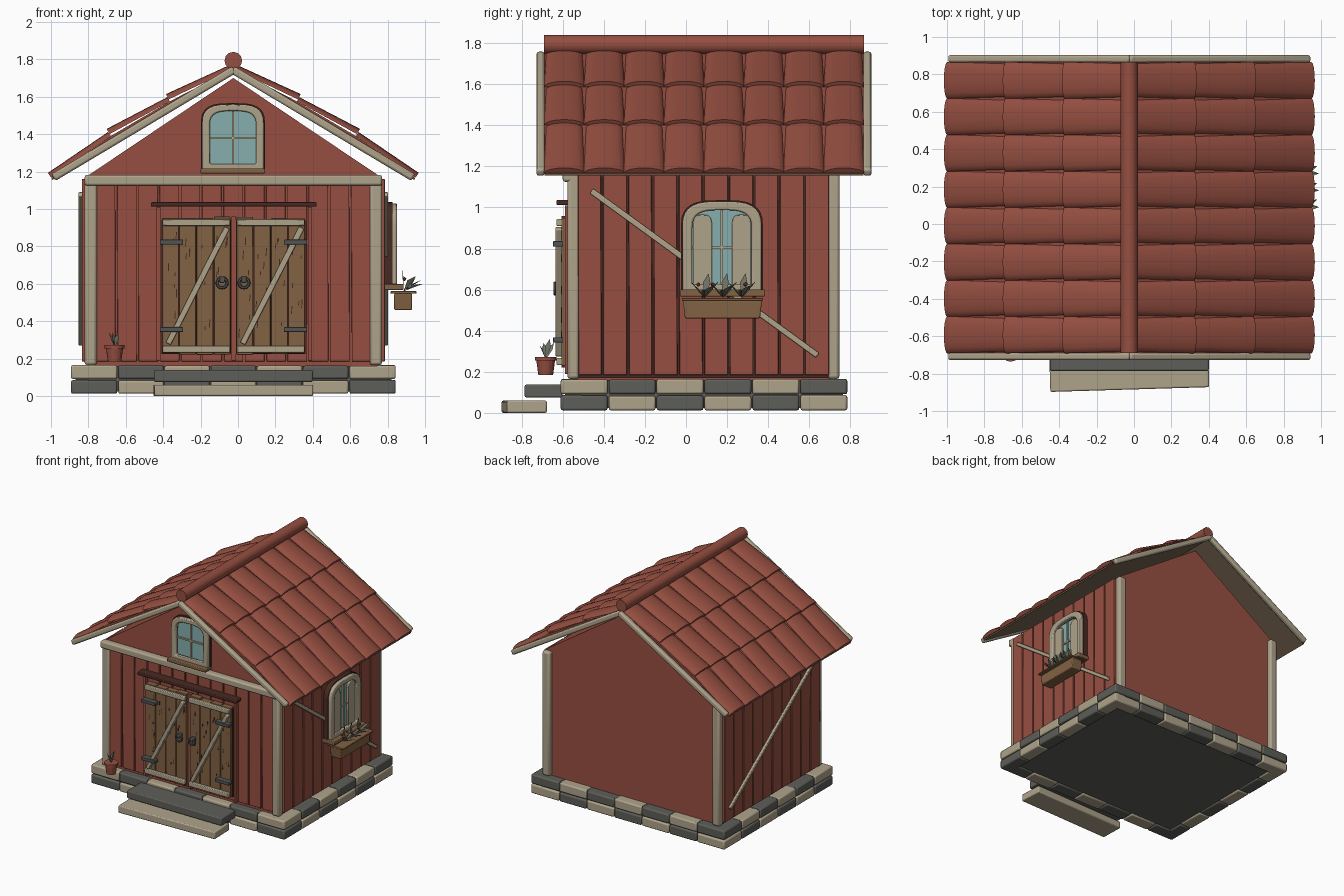
import bpy, bmesh, math, random
from mathutils import Matrix, Vector

if "Cube" in bpy.data.objects:
    bpy.data.objects.remove(bpy.data.objects["Cube"])

random.seed(4)
CX = -0.025                       # house centre line


def mat(name, r, g, b):
    m = bpy.data.materials.new(name)
    m.diffuse_color = (r, g, b, 1)
    m.use_nodes = True
    m.node_tree.nodes["Principled BSDF"].inputs["Base Color"].default_value = m.diffuse_color
    return m


RED = mat("red_paint", 0.31, 0.078, 0.053)
TILE = mat("clay_tile", 0.30, 0.077, 0.052)
CREAM = mat("cream_wood", 0.43, 0.37, 0.26)
STONE = mat("grey_stone", 0.11, 0.112, 0.098)
WOOD = mat("door_wood", 0.225, 0.122, 0.056)
DARK = mat("dark_brown", 0.065, 0.022, 0.016)
GLASS = mat("glass", 0.24, 0.43, 0.42)
IRON = mat("iron", 0.085, 0.09, 0.088)
LEAF = mat("leaf", 0.19, 0.20, 0.15)
UNDER = mat("roof_boards", 0.20, 0.14, 0.09)

# local (u, v, w): u along the wall, v up, w outwards
FRONT = Matrix(((1, 0, 0), (0, 0, -1), (0, 1, 0)))
SIDE = Matrix(((0, 0, 1), (1, 0, 0), (0, 1, 0)))


def finish(name, bm, mats, bevel=0, smooth=True):
    bmesh.ops.recalc_face_normals(bm, faces=bm.faces)
    me = bpy.data.meshes.new(name)
    bm.to_mesh(me)
    bm.free()
    ob = bpy.data.objects.new(name, me)
    bpy.context.collection.objects.link(ob)
    for m in mats:
        me.materials.append(m)
    if bevel:
        mod = ob.modifiers.new("bevel", "BEVEL")
        mod.width, mod.segments = bevel, 2
    if smooth:
        bpy.ops.object.select_all(action='DESELECT')
        ob.select_set(True)
        bpy.context.view_layer.objects.active = ob
        bpy.ops.object.shade_smooth_by_angle(angle=math.radians(40))
    return ob


def part(name, polys, w0, w1, m, place=FRONT, bevel=0, hole=None):
    """Outlines in u, v extruded from w0 to w1, optionally with a matching hole."""
    bm = bmesh.new()
    for poly in polys:
        def ring(pts, w):
            return [bm.verts.new(place @ Vector((u, v, w))) for u, v in pts]
        n = len(poly)
        a, b = ring(poly, w0), ring(poly, w1)
        loops = [(a, b)]
        if hole:
            c, d = ring(hole, w0), ring(hole, w1)
            loops = [(a, b), (b, d), (d, c), (c, a)]
        else:
            bm.faces.new(a)
            bm.faces.new(b)
        for p, q in loops:
            for i in range(n):
                j = (i + 1) % n
                bm.faces.new((p[i], p[j], q[j], q[i]))
    return finish(name, bm, [m], bevel)


def rect(u0, u1, v0, v1):
    return [(u0, v0), (u1, v0), (u1, v1), (u0, v1)]


def bar(p, q, t):
    p, q = Vector(p), Vector(q)
    d = (q - p).normalized() * t / 2
    n = Vector((-d.y, d.x))
    return [tuple(k) for k in (p + n, p - n, q - n, q + n)]


def arch(c, half, v0, v1, r):
    pts = [(c - half, v0), (c + half, v0)]
    for i in range(15):
        a = math.pi * i / 14
        x = math.copysign(abs(math.cos(a)) ** 0.6, math.cos(a))
        pts.append((c + half * x, v1 - r + r * max(0, math.sin(a)) ** 0.8))
    return pts


# house body with gables
part("house_body", [[(-0.80, 0.15), (0.75, 0.15), (0.75, 1.18), (CX, 1.70), (-0.80, 1.18)]], -0.71, 0.545, RED)

# stone foundation: two courses of alternating stones on four sides
part("floor_slab", [rect(-0.87, 0.82, 0.025, 0.16)], -0.765, 0.59, STONE)
for label, place, u0, u1, w0, w1, n in (
        ("front", FRONT, -0.89, 0.84, 0.50, 0.61, 7), ("back", FRONT, -0.89, 0.84, -0.785, -0.68, 7),
        ("right", SIDE, -0.612, 0.787, 0.74, 0.843, 6), ("left", SIDE, -0.612, 0.787, -0.893, -0.79, 6)):
    piles = ([], [])
    step = (u1 - u0) / n
    for row in range(2):
        for i in range(n):
            v = 0.012 + 0.079 * row
            flip = 1 if label == "back" else 0
            piles[(i + row + 1 + flip) % 2].append(rect(
                u0 + i * step + 0.003, u0 + (i + 1) * step - 0.003, v, v + 0.073 + random.uniform(-.003, .002)))
    part(label + "_cream_stones", piles[0], w0, w1, CREAM, place, 0.01)
    part(label + "_grey_stones", piles[1], w0, w1, STONE, place, 0.01)

# steps
part("upper_step", [rect(-0.45, 0.40, 0.075, 0.138)], 0.60, 0.785, STONE, bevel=0.008)
low = part("lower_step", [rect(-0.45, 0.40, 0.0, 0.06)], 0.69, 0.885, CREAM, bevel=0.008)
low.matrix_world = Matrix.Translation((-0.025, -0.8, 0)) @ Matrix.Rotation(0.03, 4, 'Z') @ Matrix.Translation((0.025, 0.8, 0))


# wall boards over a dark backing, leaving thin gaps
def boards(label, place, u0, u1, n, w0, w1):
    part(label + "_backing", [rect(u0, u1, 0.17, 1.15)], w0, (w0 + w1) / 2, DARK, place)
    s = (u1 - u0) / n
    polys = []
    for i in range(n):
        a, b = u0 + i * s, u0 + (i + 1) * s
        polys.append([(a + 0.004 + random.uniform(0, .004), 0.185), (b - 0.004, 0.185),
                      (b - 0.004 - random.uniform(0, .004), 1.16), (a + 0.004, 1.16)])
    part(label + "_boards", polys, w0, w1, RED, place, 0.003)


boards("front", FRONT, -0.765, 0.715, 13, 0.53, 0.56)
boards("right", SIDE, -0.53, 0.70, 10, 0.74, 0.785)
boards("left", SIDE, -0.53, 0.70, 10, -0.79, -0.835)
brace = [bar((-0.46, 1.08), (0.64, 0.28), 0.028)]
part("right_brace", brace, 0.78, 0.802, CREAM, SIDE, 0.005)
part("left_brace", brace, -0.83, -0.853, CREAM, SIDE, 0.005)

# corner posts and front beam
posts = [rect(-0.82, -0.755, 0.165, 1.17), rect(0.705, 0.77, 0.165, 1.17)]
part("front_posts", posts, 0.52, 0.577, CREAM, bevel=0.014)
part("back_posts", posts, -0.747, -0.69, CREAM, bevel=0.014)
part("front_beam", [rect(-0.82, 0.77, 1.125, 1.182)], 0.54, 0.60, CREAM, bevel=0.012)

# double door
part("door_header", [rect(-0.465, 0.42, 1.012, 1.036)], 0.55, 0.63, DARK, bevel=0.005)
part("door_jambs", [rect(-0.435, -0.415, 0.19, 1.01), rect(0.375, 0.395, 0.19, 1.01),
                    rect(-0.035, -0.012, 0.19, 0.96)], 0.55, 0.59, RED)
for label, x0, hx in (("left", -0.408, -0.085), ("right", -0.01, 0.032)):
    x1 = x0 + 0.37
    s = 0.37 / 4
    part(label + "_door_backing", [rect(x0, x1, 0.225, 0.94)], 0.55, 0.585, DARK)
    part(label + "_door_planks", [rect(x0 + i * s + 0.002, x0 + (i + 1) * s - 0.002, 0.22 + random.uniform(0, .01),
                                       0.945 + random.uniform(0, .015)) for i in range(4)], 0.56, 0.607, WOOD, bevel=0.003)
    grain = []
    for i in range(26):
        u, v = x0 + s * (i % 4 + random.uniform(.15, .85)), random.uniform(0.30, 0.86)
        grain.append(bar((u, v), (u + 0.002, v + random.uniform(.015, .05)), 0.005))
    part(label + "_door_grain", grain, 0.605, 0.609, DARK)
    part(label + "_door_rails", [rect(x0 + 0.005, x1 - 0.005, 0.91, 0.945), rect(x0 + 0.005, x1 - 0.005, 0.232, 0.267)],
         0.60, 0.63, CREAM, bevel=0.005)
    part(label + "_door_diagonal", [bar((x0 + 0.035, 0.28), (x1 - 0.02, 0.90), 0.03)], 0.60, 0.635, CREAM, bevel=0.005)
    h0 = x0 - 0.01 if label == "left" else x1 - 0.115
    part(label + "_hinges", [rect(h0, h0 + 0.125, z, z + 0.026) for z in (0.342, 0.81)], 0.60, 0.648, IRON, bevel=0.004)
    part(label + "_handle_plate", [rect(hx - 0.014, hx + 0.014, 0.605, 0.635)], 0.60, 0.645, IRON, bevel=0.004)
    bpy.ops.mesh.primitive_torus_add(location=(hx, -0.637, 0.605), rotation=(math.pi / 2, 0, 0), major_radius=0.027,
                                     minor_radius=0.008, major_segments=16, minor_segments=6)
    bpy.context.object.name = label + "_ring_handle"
    bpy.context.object.data.materials.append(IRON)


# arched windows
def window(label, place, c, half, v0, v1, w):
    out = arch(c, half, v0, v1, half * 0.62)
    inn = arch(c, half * 0.75, v0 + 0.03, v1 - half * 0.22, half * 0.45)
    part(label + "_casing", [arch(c, half + 0.006, v0, v1 + 0.006, half * 0.62)], w - 0.02, w + 0.02, DARK, place, hole=inn)
    part(label + "_frame", [out], w, w + 0.045, CREAM, place, 0.008, hole=inn)
    part(label + "_glass", [arch(c, half * 0.8, v0 + 0.02, v1 - half * 0.18, half * 0.45)], w - 0.015, w + 0.012, GLASS, place)
    mid = (v0 + v1) / 2
    part(label + "_glazing_bars", [rect(c - 0.006, c + 0.006, v0 + 0.02, v1 - 0.04),
                                   rect(c - half * 0.76, c + half * 0.76, mid - 0.012, mid)], w + 0.01, w + 0.022, CREAM, place)


window("gable_window", FRONT, -0.027, 0.165, 1.21, 1.56, 0.545)
part("gable_sill", [rect(-0.20, 0.145, 1.19, 1.217)], 0.54, 0.625, WOOD, bevel=0.005)
window("side_window", SIDE, 0.175, 0.193, 0.595, 1.03, 0.805)
part("curtains", [arch(0.08, 0.046, 0.62, 0.965, 0.05), arch(0.27, 0.046, 0.62, 0.965, 0.05)], 0.81, 0.832, CREAM, SIDE, 0.004)
part("side_sill", [rect(-0.03, 0.385, 0.567, 0.6)], 0.78, 0.885, WOOD, SIDE, 0.005)
part("planter", [[(-0.005, 0.46), (0.36, 0.46), (0.37, 0.548), (-0.015, 0.548)]], 0.835, 0.93, WOOD, SIDE, 0.006)
part("planter_rim", [rect(-0.02, 0.375, 0.547, 0.56)], 0.815, 0.955, WOOD, SIDE, 0.004)


# folded leaves and small blossoms
def leaves(name, pairs, width):
    bm = bmesh.new()
    for p, q in pairs:
        p, q = Vector(p), Vector(q)
        s = (q - p).cross(Vector((0.3, 0.2, 1))).normalized() * width
        m = p.lerp(q, 0.55) + Vector((0, 0, 0.008))
        a, b, c, d = [bm.verts.new(k) for k in (p, m + s, q, m - s)]
        bm.faces.new((a, b, c))
        bm.faces.new((a, c, d))
    finish(name, bm, [LEAF], smooth=False)


def blossoms(name, points):
    bm = bmesh.new()
    for p in points:
        bmesh.ops.create_icosphere(bm, subdivisions=1, radius=0.011, matrix=Matrix.Translation(p))
    finish(name, bm, [TILE])


pairs = []
for y in (0.09, 0.18, 0.27):
    for dx, dy, dz in ((0.10, 0.0, 0.03), (0.06, 0.07, 0.07), (0.06, -0.07, 0.07), (-0.01, 0.02, 0.11), (0.09, 0.04, 0.05)):
        pairs.append(((0.885, y, 0.56), (0.89 + dx, y + dy, 0.57 + dz)))
leaves("planter_leaves", pairs, 0.018)
blossoms("planter_blossoms", [(0.89, y, 0.625) for y in (0.06, 0.13, 0.29)])

# flower pot
for nm, r1, r2, z, h in (("pot", 0.036, 0.046, 0.222, 0.075), ("pot_rim", 0.053, 0.053, 0.263, 0.018)):
    bpy.ops.mesh.primitive_cone_add(vertices=16, radius1=r1, radius2=r2, depth=h, location=(-0.66, -0.683, z))
    bpy.context.object.name = nm
    bpy.context.object.data.materials.append(TILE)
leaves("pot_leaves", [((-0.66, -0.683, 0.26), (-0.66 + a, -0.683 + b, z)) for a, b, z in (
    (0.015, 0.02, 0.36), (-0.03, -0.01, 0.34), (0.02, -0.03, 0.33), (-0.01, 0.04, 0.34))], 0.014)

# roof: sheathing, tiles, barge boards and ridge
CURVE = [(0.0, 1.75), (0.34, 1.575), (0.655, 1.39), (0.972, 1.165)]
for label, s in (("right", 1), ("left", -1)):
    top = [(CX + s * d, z) for d, z in CURVE]
    deck = part(label + "_roof_deck", [top + [(CX + s * 0.968, 1.155), (CX, 1.735)]], -0.865, 0.69, TILE)
    deck.data.materials.append(UNDER)
    for f in deck.data.polygons:
        if f.normal.z < -0.3:
            f.material_index = 1
    bm = bmesh.new()
    for j in range(8):
        yc = -0.69 + 0.1944 * (j + 0.5)
        for k in range(3):
            (x0, z0), (x1, z1) = top[k], top[k + 1]
            n = Vector((-(z1 - z0) * s, 0, abs(x1 - x0))).normalized()
            rings = []
            for x, z, half, h, lift in ((x0, z0, 0.088, 0.026, 0.0), (x1, z1, 0.099, 0.032, 0.012 if k < 2 else 0.002)):
                rings.append([bm.verts.new(Vector((x, yc + half * math.cos(math.pi * i / 8), z))
                                           + n * (lift + h * math.sin(math.pi * i / 8))) for i in range(9)])
            a, b = rings
            bm.faces.new(a)
            bm.faces.new(b)
            for i in range(9):
                bm.faces.new((a[i], a[(i + 1) % 9], b[(i + 1) % 9], b[i]))
    finish(label + "_roof_tiles", bm, [TILE])
    edge = [bar((CX - s * 0.005, 1.745), (CX + s * 0.962, 1.168), 0.042)]
    part(label + "_front_barge", edge, 0.688, 0.728, CREAM, bevel=0.012)
    part(label + "_back_barge", edge, -0.903, -0.863, CREAM, bevel=0.012)

bpy.ops.mesh.primitive_cylinder_add(vertices=12, radius=0.047, depth=1.557, location=(CX, 0.0875, 1.793), rotation=(math.pi / 2, 0, 0))
bpy.context.object.name = "ridge_cap"
bpy.context.object.data.materials.append(TILE)
bpy.ops.object.shade_smooth_by_angle(angle=math.radians(40))
